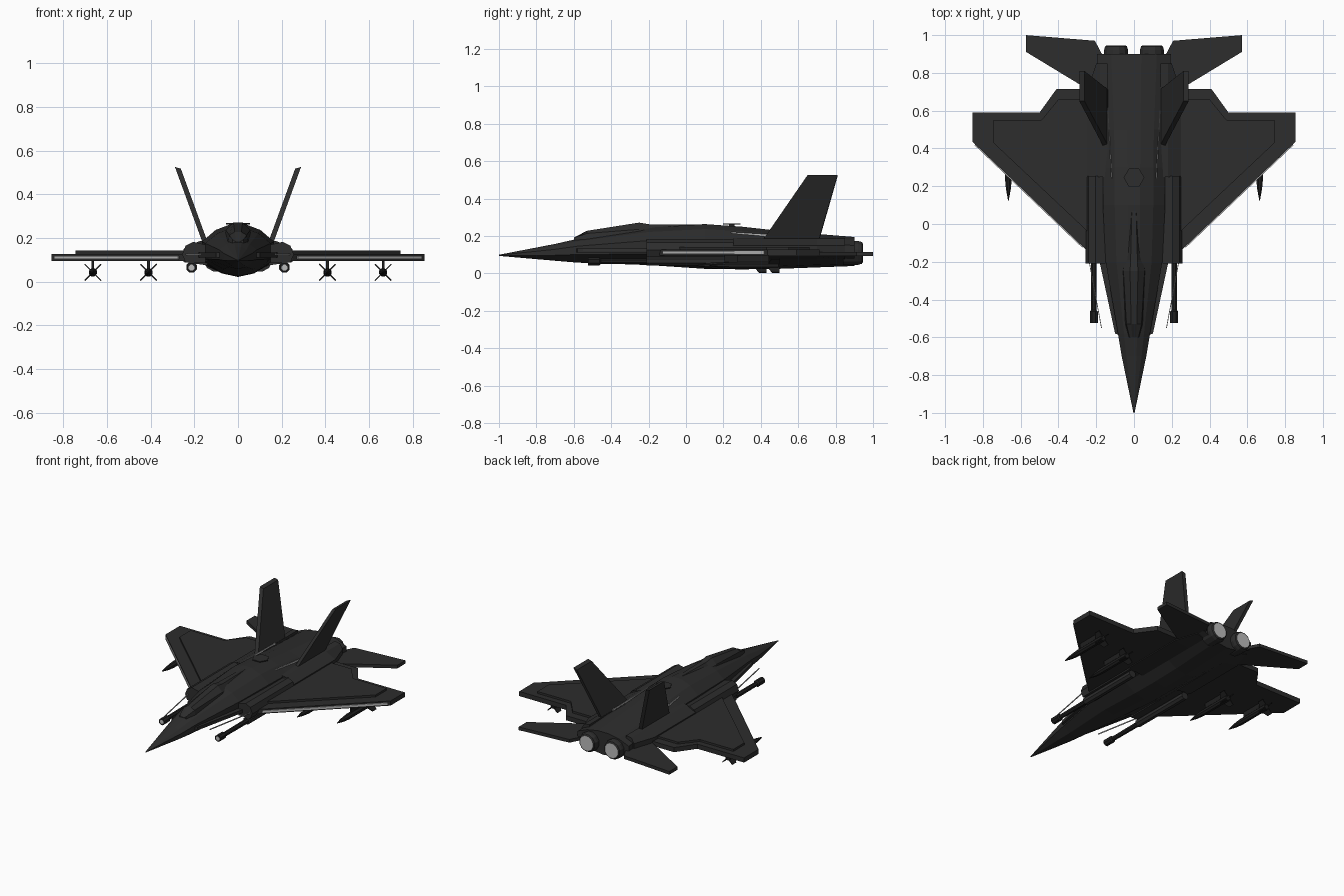
import bpy, bmesh, math
from mathutils import Vector

old = bpy.data.objects.get("Cube")
if old:
    bpy.data.objects.remove(old, do_unlink=True)


def material(name, v):
    m = bpy.data.materials.new(name)
    m.use_nodes = True
    m.diffuse_color = (v, v, v, 1)
    m.node_tree.nodes["Principled BSDF"].inputs["Base Color"].default_value = (v, v, v, 1)
    return m


BODY = material("charcoal", 0.026)
DARK = material("near black", 0.014)
GREY = material("light grey", 0.5)


def finish(name, bm, mats, mirror):
    bmesh.ops.recalc_face_normals(bm, faces=bm.faces)
    mesh = bpy.data.meshes.new(name)
    bm.to_mesh(mesh)
    bm.free()
    for m in mats:
        mesh.materials.append(m)
    ob = bpy.data.objects.new(name, mesh)
    bpy.context.collection.objects.link(ob)
    if mirror:
        ob.modifiers.new("Mirror", 'MIRROR')
    return ob


def prism(name, points, offset, mat=BODY, mirror=True):
    """Flat outline extruded along an offset."""
    bm = bmesh.new()
    low = [bm.verts.new(p) for p in points]
    high = [bm.verts.new(Vector(p) + Vector(offset)) for p in points]
    bm.faces.new(low)
    bm.faces.new(high)
    n = len(low)
    for i in range(n):
        j = (i + 1) % n
        bm.faces.new((low[i], low[j], high[j], high[i]))
    return finish(name, bm, [mat], mirror)


def plate(name, outline, z, thick, mat=BODY):
    return prism(name, [(x, y, z) for x, y in outline], (0, 0, thick), mat)


def loft(name, rings, mats=(BODY,), mirror=True, front=0, back=0):
    """Skin over rings of points; front and back set the cap materials."""
    bm = bmesh.new()
    rows = [[bm.verts.new(p) for p in ring] for ring in rings]
    n = len(rows[0])
    for a, b in zip(rows, rows[1:]):
        for i in range(n):
            j = (i + 1) % n
            bm.faces.new((a[i], a[j], b[j], b[i]))
    bm.faces.new(rows[0]).material_index = front
    bm.faces.new(rows[-1]).material_index = back
    return finish(name, bm, mats, mirror)


def turned(name, x, z, profile, sides, **kw):
    """Round part along y from (y, radius) pairs."""
    angles = [math.tau * (i + 0.5) / sides for i in range(sides)]
    rings = [[(x + r * math.cos(a), y, z + r * math.sin(a)) for a in angles]
             for y, r in profile]
    return loft(name, rings, **kw)


def section(y, w, top, mid, bot):
    """Faceted fuselage cross-section."""
    up, down = top - mid, mid - bot
    half = [(0.2 * w, top), (0.62 * w, mid + 0.8 * up), (w, mid + 0.4 * up),
            (w, mid - 0.3 * down), (0.45 * w, mid - 0.85 * down)]
    right = [(x, y, z) for x, z in half]
    left = [(-x, y, z) for x, z in reversed(half)]
    return right + [(0, y, bot)] + left


# Fuselage
stations = [(-1, .003, .1, .097, .094), (-.7, .065, .158, .11, .068),
            (-.58, .085, .185, .12, .058), (-.2, .15, .245, .13, .045),
            (.1, .165, .264, .13, .025), (.3, .165, .25, .13, .022),
            (.5, .17, .228, .125, .025), (.9, .195, .195, .12, .04)]
loft("fuselage", [section(*s) for s in stations], mirror=False)

# Canopy and spine fairing
canopy = [(-.6, .03, .183), (-.53, .05, .228), (-.25, .07, .272), (-.19, .06, .262), (.1, .035, .262)]
loft("canopy", [[(-w, y, .16), (-w * .8, y, (t + .2) / 2), (-w * .3, y, t),
                 (w * .3, y, t), (w * .8, y, (t + .2) / 2), (w, y, .16)]
                for y, w, t in canopy], mirror=False)

# Sensor disc on the spine
hexagon = [(.055 * math.cos(math.tau * i / 6), .245 + .055 * math.sin(math.tau * i / 6), .262)
           for i in range(6)]
prism("sensor_disc", hexagon, (0, 0, .006), mirror=False)
prism("sensor_stem", [(-.012, .23, .24), (.012, .23, .24), (.012, .26, .24), (-.012, .26, .24)],
      (0, 0, .024), mirror=False)

# Wings, raised wing panels and forward root extensions
plate("wings", [(.12, -.2), (.25, -.14), (.855, .435), (.855, .59), (.5, .59),
                (.41, .715), (.12, .715)], .096, .032)
plate("wing_panels", [(.15, -.13), (.745, .43), (.745, .55), (.49, .55),
                      (.4, .66), (.15, .66)], .126, .016)
plate("root_extensions", [(.07, -.59), (.1, -.58), (.18, -.21), (.25, -.13), (.1, -.1)], .112, .022)

# Pale wing leading edges
plate("leading_edge_strips", [(.27, -.121), (.84, .421), (.844, .417), (.274, -.125)], .105, .014, GREY)

# Intake pods and rear root fairings
pod = [(.15, .17), (.205, .183), (.24, .165), (.256, .125), (.24, .088), (.15, .088)]
loft("intake_pods", [[(x, y, z) for x, z in pod] for y in (-.21, .255)])
fairing = [(.14, .19), (.18, .185), (.25, .15), (.25, .09), (.14, .075)]
loft("root_fairings", [[(x, y, z) for x, z in fairing] for y in (.25, .7)]
     + [[(min(x, .2), .85, z) for x, z in fairing]])

# Tailplanes and canted fins
plate("tailplanes", [(.17, .67), (.207, .69), (.573, .912), (.573, 1), (.207, .97), (.17, .9)], .094, .022)
prism("tail_fins", [(.135, .41, .17), (.135, .71, .17), (.262, .81, .518), (.262, .65, .518)],
      (.027, 0, .008))

# Engine nozzles with pale ends
turned("nozzles", .095, .11, [(.84, .066), (.92, .066), (.94, .06), (.946, .052)], 12,
       mats=(BODY, GREY), back=1)

# Guns below the pods
turned("gun_housings", .213, .067, [(-.21, .026), (.24, .026)], 8)
turned("gun_barrels", .213, .065, [(-.48, .015), (-.2, .017)], 8, mats=(DARK,))
turned("gun_muzzles", .213, .065, [(-.525, .014), (-.524, .023), (-.463, .023), (-.455, .015)], 8,
       mats=(DARK, GREY), front=1)

# Pale thin rods beside the nose and strips on the back
plate("nose_rods", [(.17, -.55), (.235, -.2), (.239, -.2), (.174, -.55)], .122, .007, GREY)
prism("back_strips", [(.116, .24, .21), (.12, .24, .21), (.14, .6, .188), (.136, .6, .188)],
      (0, 0, .012), GREY)

# Missiles with crossed fins, hung on pylons
for label, x, y in (("inner", .41, .055), ("outer", .665, .125)):
    z = .043
    turned(label + "_missiles", x, z, [(y, .002), (y + .06, .014), (y + .12, .02), (y + .37, .02)],
           8, mats=(DARK,))
    for k in range(4):
        a = math.pi * (k / 2 + 0.25)
        d = Vector((math.cos(a), 0, math.sin(a)))
        side = Vector((-d.z, 0, d.x)) * .003
        c = Vector((x, 0, z)) - side
        pts = [c + d * r + Vector((0, v, 0)) for r, v in
               ((.01, y + .31), (.053, y + .335), (.053, y + .375), (.01, y + .375))]
        prism(f"{label}_missile_fins_{k + 1}", pts, side * 2, DARK)
    plate(label + "_pylons", [(x - .006, y + .15), (x + .006, y + .15),
                              (x + .006, y + .32), (x - .006, y + .32)], .055, .045, DARK)
